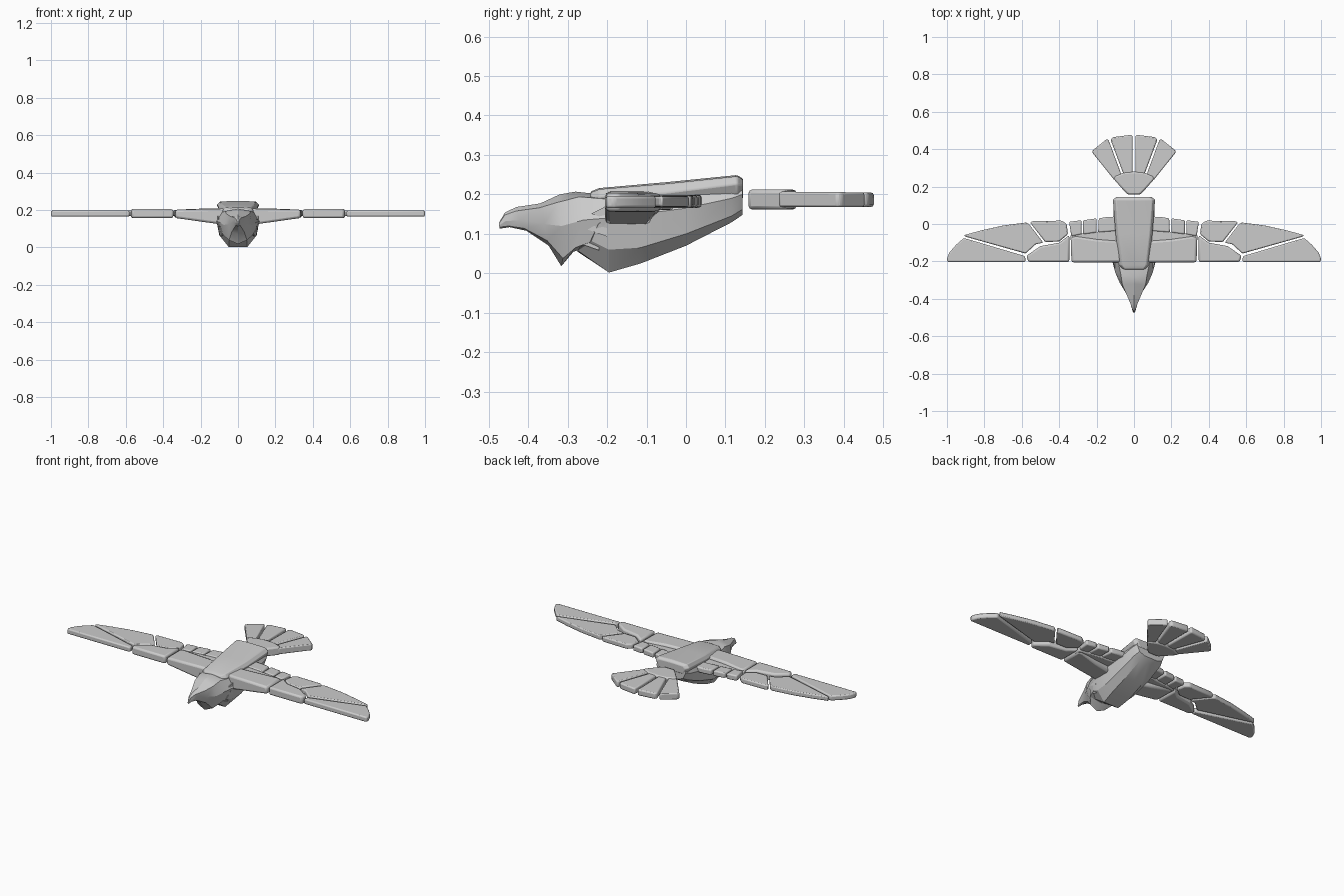
import bpy, bmesh


def finish(name, bm, bevel=0.0, mirror=False):
    bmesh.ops.recalc_face_normals(bm, faces=bm.faces)
    me = bpy.data.meshes.new(name)
    bm.to_mesh(me)
    bm.free()
    ob = bpy.data.objects.new(name, me)
    bpy.context.collection.objects.link(ob)
    if bevel:
        m = ob.modifiers.new("bevel", 'BEVEL')
        m.width, m.segments, m.limit_method = bevel, 2, 'ANGLE'
    if mirror:
        m = ob.modifiers.new("mirror", 'MIRROR')
        m.use_mirror_merge = False
    bpy.ops.object.select_all(action='DESELECT')
    ob.select_set(True)
    bpy.context.view_layer.objects.active = ob
    bpy.ops.object.shade_smooth_by_angle(angle=0.4)
    return ob


def loft(name, half_rings, bevel=0.0):
    """Skin half rings (top centre to bottom centre), reflected across x."""
    bm = bmesh.new()
    rings = []
    for half in half_rings:
        pts = half + [(-x, y, z) for x, y, z in reversed(half) if x > 0]
        rings.append([bm.verts.new(p) for p in pts])
    n = len(rings[0])
    for a, b in zip(rings, rings[1:]):
        for i in range(n):
            j = (i + 1) % n
            bm.faces.new((a[i], a[j], b[j], b[i]))
    bm.faces.new(rings[0])
    bm.faces.new(rings[-1])
    return finish(name, bm, bevel)


def plate(name, outline, bottom, top, bevel=0.007, mirror=True):
    """Closed slab; bottom and top are heights or functions of (x, y)."""
    bm = bmesh.new()
    h = lambda f, x, y: f(x, y) if callable(f) else f
    lo = [bm.verts.new((x, y, h(bottom, x, y))) for x, y in outline]
    hi = [bm.verts.new((x, y, h(top, x, y))) for x, y in outline]
    bm.faces.new(lo)
    bm.faces.new(hi)
    n = len(outline)
    for i in range(n):
        j = (i + 1) % n
        bm.faces.new((lo[i], lo[j], hi[j], hi[i]))
    return finish(name, bm, bevel, mirror)


def ring(y, *xz):
    return [(x, y, z) for x, z in xz]


# faceted body, with a notched collar at the front
loft("body", [
    ring(.143, (0, .225), (.085, .225), (.098, .2), (.08, .162), (.045, .148), (0, .148)),
    ring(.115, (0, .225), (.09, .225), (.108, .19), (.092, .145), (.052, .129), (0, .129)),
    ring(0, (0, .215), (.088, .215), (.112, .165), (.1, .1), (.058, .07), (0, .07)),
    ring(-.115, (0, .208), (.084, .208), (.115, .15), (.1, .065), (.06, .025), (0, .025)),
    ring(-.195, (0, .2), (.078, .2), (.115, .14), (.096, .06), (.05, .002), (0, .002)),
    [(0, -.225, .195), (.07, -.225, .195), (.108, -.222, .125), (.092, -.24, .082),
     (.045, -.275, .058), (0, -.275, .055)],
])

# back plate
loft("back_plate", [
    ring(.145, (0, .239), (.08, .237), (.094, .222), (.08, .19), (0, .19)),
    ring(.13, (0, .249), (.096, .246), (.114, .227), (.095, .19), (0, .19)),
    ring(-.05, (0, .231), (.085, .227), (.1, .205), (.085, .18), (0, .18)),
    ring(-.22, (0, .216), (.066, .213), (.082, .195), (.07, .17), (0, .17)),
    ring(-.242, (0, .207), (.05, .204), (.06, .19), (.05, .17), (0, .17)),
], .004)

# head with brow, ruff and hooked beak
loft("head", [
    [(0, -.2, .198), (.085, -.2, .188), (.116, -.2, .14), (.095, -.215, .09), (0, -.23, .07)],
    [(0, -.28, .207), (.07, -.27, .194), (.1, -.26, .135), (.078, -.28, .065), (0, -.285, .055)],
    [(0, -.32, .2), (.062, -.325, .18), (.076, -.315, .12), (.048, -.312, .038), (0, -.316, .018)],
    [(0, -.37, .177), (.042, -.372, .166), (.047, -.36, .125), (.033, -.352, .083), (0, -.348, .07)],
    [(0, -.43, .168), (.017, -.43, .158), (.02, -.42, .135), (.014, -.41, .114), (0, -.405, .108)],
    [(0, -.459, .154), (.008, -.459, .148), (.01, -.458, .132), (.007, -.45, .12), (0, -.447, .117)],
    [(0, -.474, .128), (.003, -.474, .126), (.004, -.474, .121), (.003, -.473, .117), (0, -.473, .113)],
])

# pointed collar feathers
for i, (x, y, z) in enumerate([(.104, -.225, .155), (.1, -.235, .115), (.08, -.255, .08)]):
    bm = bmesh.new()
    v = [bm.verts.new(p) for p in ((x + .009, y + .035, z + .022), (x + .007, y + .035, z - .022),
                                   (x, y - .015, z - .004), (x - .03, y + .035, z))]
    for f in ((0, 1, 2), (0, 1, 3), (1, 2, 3), (0, 2, 3)):
        bm.faces.new([v[k] for k in f])
    finish(f"collar_feather_{i + 1}", bm, 0, True)

# inner wing arm, deeper towards the body
plate("wing_arm", [(.07, -.205), (.335, -.205), (.337, -.07), (.31, -.065), (.2, -.082), (.07, -.092)],
      lambda x, y: .12 + (x - .07) * .14,
      lambda x, y: .207 - max(0, x - .2) * .04, .012)
plate("wing_arm_rear", [(.07, -.1), (.337, -.1), (.34, -.06), (.27, -.05), (.18, -.04), (.07, -.03)],
      .16, .194, .006)

# small covert feathers behind the arm
for i, o in enumerate([
        [(.07, -.035), (.192, -.045), (.188, .03), (.14, .038), (.07, .04)],
        [(.2, -.045), (.272, -.055), (.272, .02), (.2, .03)],
        [(.28, -.055), (.335, -.065), (.347, .012), (.281, .02)]]):
    plate(f"covert_feather_{i + 1}", o, .166, .199)

# middle wing
plate("wing_middle_front",
      [(.346, -.203), (.565, -.203), (.575, -.17), (.5, -.118), (.4, -.1), (.346, -.06)],
      .157, .204, .01)
plate("wing_middle_rear",
      [(.353, -.055), (.4, -.094), (.475, -.096), (.556, .008), (.54, .015), (.385, .018), (.36, 0)],
      .166, .197)

# outer wing: long trailing feather and leading feather
plate("wing_outer_rear",
      [(.485, -.1), (.525, -.108), (.58, -.158), (.9, -.068), (.91, -.06), (.82, -.035),
       (.7, -.008), (.575, .008), (.56, -.002)], .168, .196)
plate("wing_outer_front",
      [(.58, -.203), (.582, -.172), (.91, -.075), (.95, -.11), (.985, -.15), (1, -.182), (.998, -.203)],
      .165, .196)

# tail base
plate("tail_base",
      [(-.035, .158), (.035, .158), (.06, .185), (.11, .242), (.1, .257), (.055, .275),
       (0, .28), (-.055, .275), (-.1, .257), (-.11, .242), (-.06, .185)],
      .162, .212, .01, False)

# tail fan feathers
plate("tail_inner_feather", [(.007, .25), (.05, .25), (.125, .45), (.115, .464), (.02, .476), (.008, .474)],
      .168, lambda x, y: .207 - (y - .25) * .01)
plate("tail_outer_feather", [(.062, .25), (.105, .235), (.224, .383), (.22, .395), (.148, .452), (.137, .452)],
      .168, lambda x, y: .207 - (y - .25) * .01)
